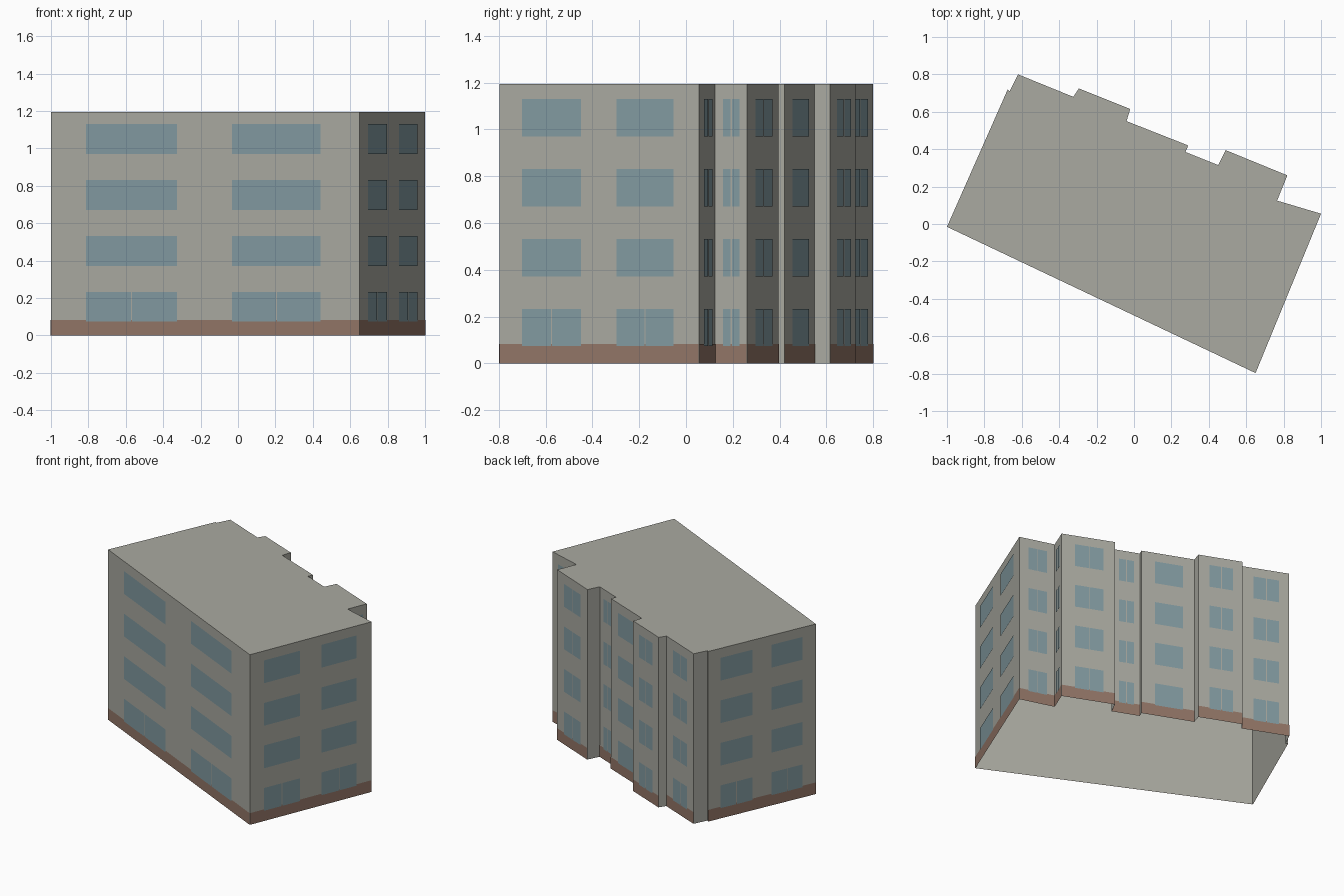
import bpy
import bmesh
from mathutils import Vector

cube = bpy.data.objects.get("Cube")
if cube:
    bpy.data.objects.remove(cube, do_unlink=True)

HEIGHT = 1.195
BAND_TOP = 0.082
FLOORS, FLOOR_STEP = 4, 0.299
SILL, HEAD = 0.073, 0.233
GAP = 0.006  # mullion width

# Each wall starts at (x, y) and runs to the next one; kind picks its details
WALLS = [
    (-1.0, -0.015, "long"), (0.65, -0.797, "long"),
    (1.0, 0.055, "split"), (0.765, 0.125, "split"),
    (0.82, 0.26, "split"), (0.49, 0.395, "blank"),
    (0.45, 0.315, "split"), (0.275, 0.385, "blank"),
    (0.29, 0.42, "single"), (-0.04, 0.55, "blank"),
    (-0.02, 0.615, "split"), (-0.295, 0.725, "blank"),
    (-0.325, 0.68, "split"), (-0.62, 0.80, "blank"),
    (-0.665, 0.71, "blank"), (-0.675, 0.72, "long"),
]
# Window columns as fractions of the wall length
COLUMNS = {"long": [(0.115, 0.41), (0.588, 0.875)],
           "split": [(0.25, 0.78)], "single": [(0.25, 0.78)], "blank": []}


def material(name, rgb):
    mat = bpy.data.materials.new(name)
    mat.use_nodes = True
    mat.diffuse_color = (*rgb, 1)
    mat.node_tree.nodes["Principled BSDF"].inputs["Base Color"].default_value = (*rgb, 1)
    return mat


def finish(name, bm, mat):
    mesh = bpy.data.meshes.new(name)
    bm.to_mesh(mesh)
    bm.free()
    mesh.materials.append(mat)
    obj = bpy.data.objects.new(name, mesh)
    bpy.context.collection.objects.link(obj)
    return obj


def plate(bm, a, b, span, low, high, lift):
    """Upright panel on the wall a-b, lifted slightly off its outer side."""
    out = Vector((b.y - a.y, a.x - b.x, 0)).normalized() * lift
    p, q = (a.lerp(b, t) + out for t in span)
    up, base = Vector((0, 0, high)), Vector((0, 0, low))
    bm.faces.new([bm.verts.new(v) for v in (p + base, q + base, q + up, p + up)])


grey = material("wall grey", (0.40, 0.40, 0.355))
brown = material("base brown", (0.29, 0.18, 0.135))
blue = material("window blue", (0.225, 0.325, 0.355))

# Outer shell: stepped footprint, walls and flat roof, open underneath
points = [Vector((x, y, 0)) for x, y, kind in WALLS]
shell = bmesh.new()
lower = [shell.verts.new(p) for p in points]
upper = [shell.verts.new(p + Vector((0, 0, HEIGHT))) for p in points]
for i in range(len(points)):
    j = (i + 1) % len(points)
    shell.faces.new((lower[i], lower[j], upper[j], upper[i]))
shell.faces.new(upper)
finish("walls_and_roof", shell, grey)

# Base band and window panes on every wall that carries them
band, panes = bmesh.new(), bmesh.new()
for i, (x, y, kind) in enumerate(WALLS):
    if kind == "blank":
        continue
    a, b = points[i], points[(i + 1) % len(points)]
    plate(band, a, b, (0, 1), 0, BAND_TOP, 0.002)
    half = GAP / 2 / (b - a).length
    for left, right in COLUMNS[kind]:
        middle = (left + right) / 2
        for floor in range(FLOORS):
            rise = floor * FLOOR_STEP
            split = kind == "split" or (kind == "long" and floor == 0)
            spans = [(left, middle - half), (middle + half, right)] if split else [(left, right)]
            for span in spans:
                plate(panes, a, b, span, SILL + rise, HEAD + rise, 0.004)
finish("base_band", band, brown)
finish("windows", panes, blue)
